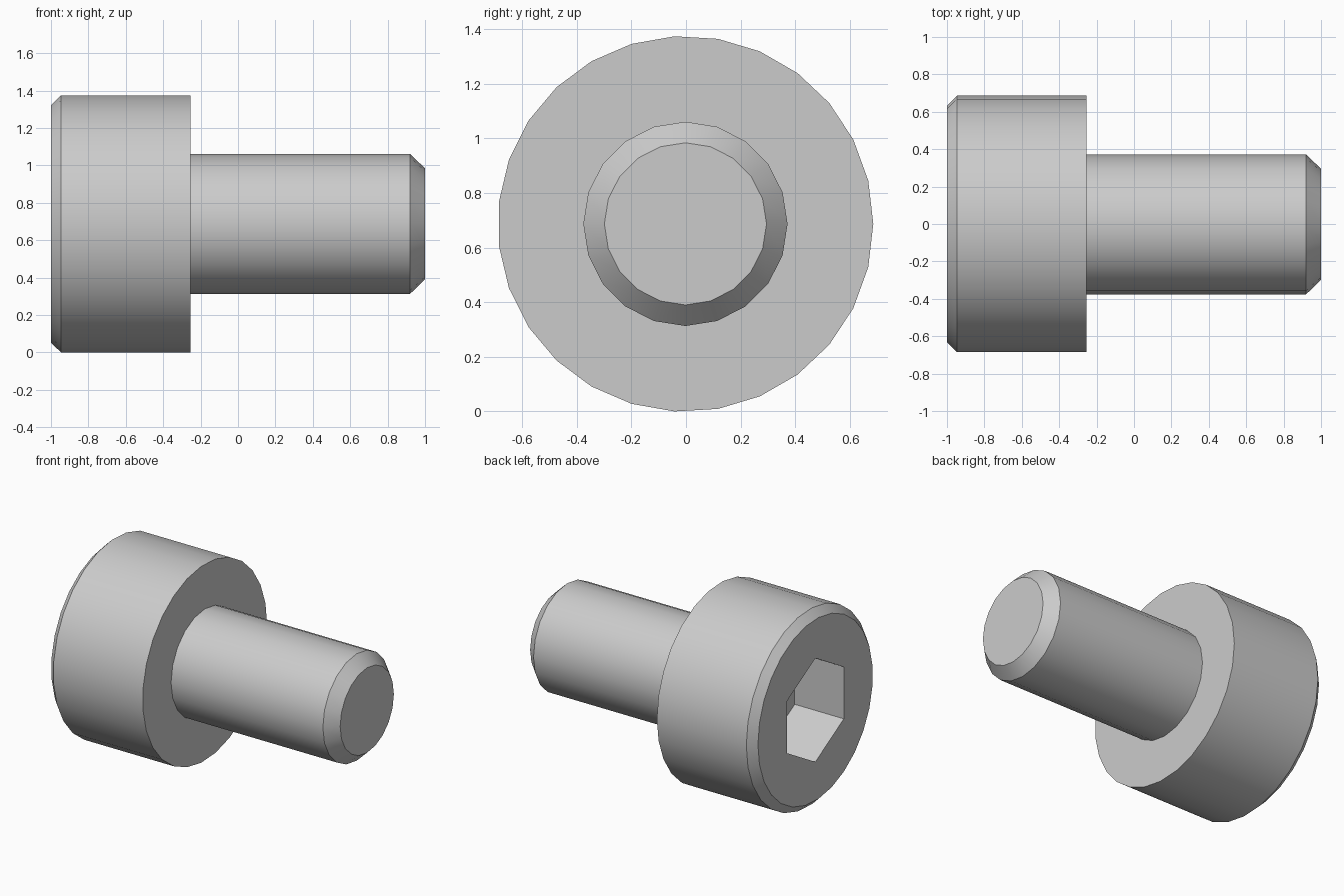
import bpy, bmesh
from math import cos, sin, pi, radians

if "Cube" in bpy.data.objects:
    bpy.data.objects.remove(bpy.data.objects["Cube"])

AXIS_Y, AXIS_Z = -0.002, 0.687


def lathe_x(name, profile, sides, start=0.0, cap_first=True):
    """Solid of rings (x, radius) around the bolt axis."""
    bm = bmesh.new()
    rings = []
    for x, r in profile:
        rings.append([bm.verts.new((x, AXIS_Y + r * cos(start + 2 * pi * i / sides),
                                    AXIS_Z + r * sin(start + 2 * pi * i / sides)))
                      for i in range(sides)])
    for a, b in zip(rings, rings[1:]):
        for i in range(sides):
            j = (i + 1) % sides
            bm.faces.new((a[i], b[i], b[j], a[j]))
    if cap_first:
        bm.faces.new(rings[0])
    bm.faces.new(rings[-1][::-1])
    bmesh.ops.recalc_face_normals(bm, faces=bm.faces)
    mesh = bpy.data.meshes.new(name)
    bm.to_mesh(mesh)
    bm.free()
    # the open base of the shank must still face outwards
    obj = bpy.data.objects.new(name, mesh)
    bpy.context.collection.objects.link(obj)
    return obj


def select_only(obj):
    bpy.ops.object.select_all(action='DESELECT')
    obj.select_set(True)
    bpy.context.view_layer.objects.active = obj


# Cylindrical head with a chamfered outer rim
head = lathe_x("head", [(-1, 0.635), (-0.947, 0.688), (-0.255, 0.688)], 27)

# Hexagonal key socket, cut into the head
cutter = lathe_x("socket_cutter", [(-1.2, 0.363), (-0.62, 0.363)], 6, pi / 2)
cutter.hide_render = True
cut = head.modifiers.new("socket", 'BOOLEAN')
cut.operation = 'DIFFERENCE'
cut.solver = 'EXACT'
cut.object = cutter
select_only(head)
bpy.ops.object.modifier_apply(modifier=cut.name)
bpy.data.objects.remove(cutter)

# Shank with a chamfered tip, open where it meets the head
shank = lathe_x("shank", [(-0.255, 0.374), (0.92, 0.374), (1, 0.297)], 20,
                cap_first=False)

# Smooth round walls, crisp edges
for part in (head, shank):
    select_only(part)
    bpy.ops.object.shade_smooth_by_angle(angle=radians(30))
